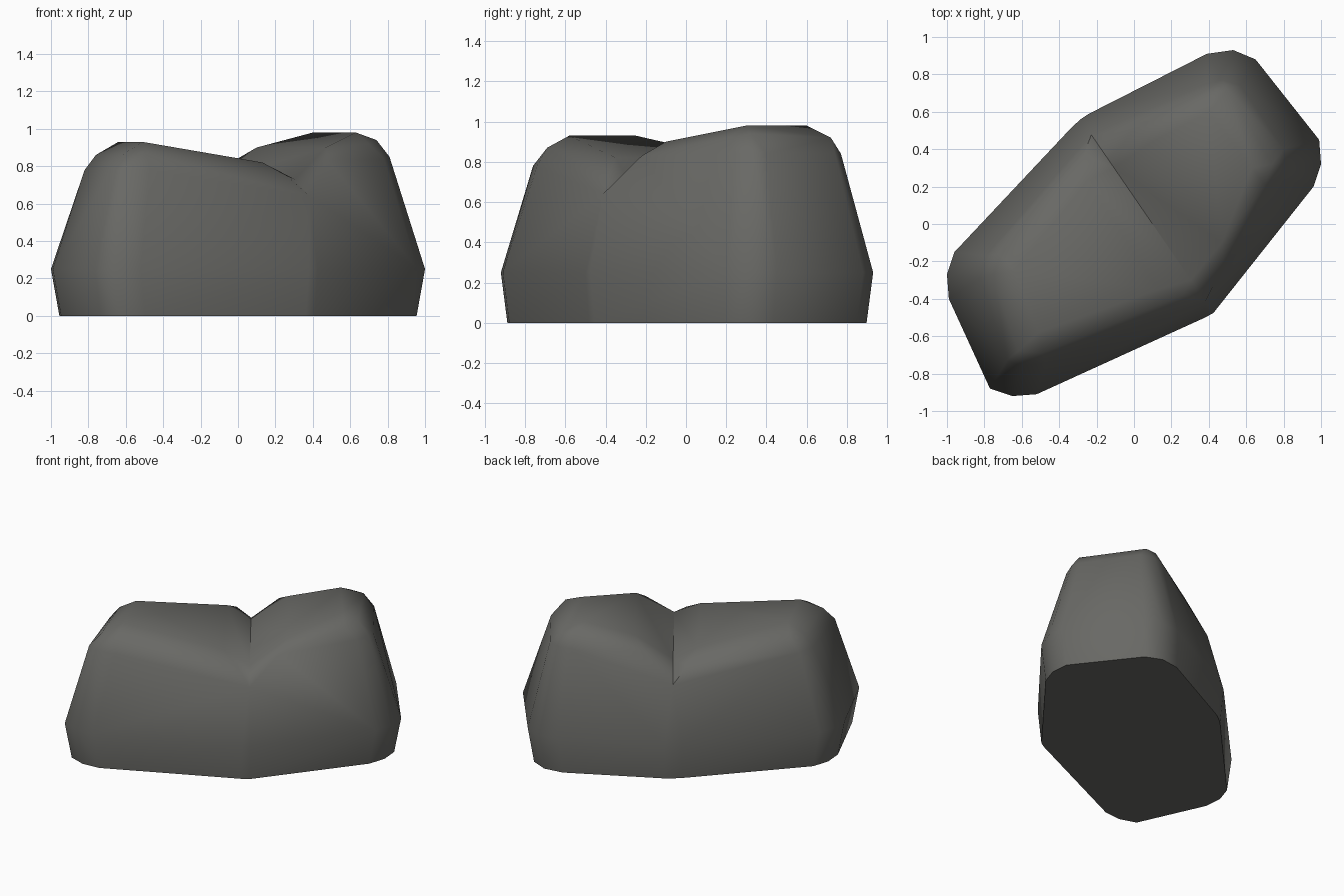
import bpy, bmesh
from mathutils import Vector

if "Cube" in bpy.data.objects:
    bpy.data.objects.remove(bpy.data.objects["Cube"])

# stone colour
stone = bpy.data.materials.new("dark grey stone")
stone.diffuse_color = (0.14, 0.14, 0.13, 1)
stone.use_nodes = True
stone.node_tree.nodes["Principled BSDF"].inputs["Base Color"].default_value = stone.diffuse_color

# vertical seam plane under the valley, from front corner to back corner
FRONT, BACK = Vector((0.425, -0.475)), Vector((-0.285, 0.56))
SEAM = [(0.02, 0), (0, 0.25), (0.06, 0.64), (0.17, 0.73),
        (0.75, 0.73), (0.92, 0.64), (1, 0.25), (0.98, 0)]
seam = [(*FRONT.lerp(BACK, t), z) for t, z in SEAM]

# per lobe: widest outline (z = 0.25) and the rounded shoulder and top points
left_outline = [(0.38, -0.50), (-0.52, -0.91), (-0.65, -0.92), (-0.77, -0.88),
                (-0.99, -0.40), (-1.0, -0.27), (-0.96, -0.15), (-0.33, 0.52)]
left_top = [(-0.82, -0.29, 0.78), (-0.79, -0.17, 0.78), (-0.68, -0.73, 0.78),
            (-0.60, -0.76, 0.78), (-0.47, -0.74, 0.78),
            (-0.76, -0.27, 0.86), (-0.72, -0.16, 0.86), (-0.62, -0.68, 0.86),
            (-0.49, -0.69, 0.87),
            (-0.64, -0.25, 0.93), (-0.51, -0.58, 0.93),
            (0.13, -0.35, 0.82), (0.26, -0.38, 0.75), (-0.25, 0.23, 0.82),
            (-0.27, 0.37, 0.75)]
right_outline = [(0.46, -0.43), (0.96, 0.20), (1.0, 0.32), (0.99, 0.45),
                 (0.65, 0.88), (0.53, 0.93), (0.39, 0.91), (-0.24, 0.59)]
right_top = [(0.78, 0.24, 0.84), (0.81, 0.33, 0.85), (0.80, 0.40, 0.84),
             (0.57, 0.74, 0.84), (0.47, 0.77, 0.84), (0.39, 0.75, 0.84),
             (0.70, 0.21, 0.92), (0.74, 0.32, 0.94), (0.50, 0.72, 0.92),
             (0.40, 0.70, 0.93),
             (0.40, 0.60, 0.98), (0.63, 0.30, 0.98),
             (0.47, -0.10, 0.90), (0.48, -0.22, 0.83),
             (0.10, 0.44, 0.90), (-0.02, 0.50, 0.83)]


def add_lobe(bm, outline, top):
    """Convex lobe that stays open where it meets the seam plane."""
    pts = [(x, y, 0.25) for x, y in outline] + top
    pts += [(x * 0.955, y * 0.965, 0) for x, y in outline]
    seam_verts = [bm.verts.new(p) for p in seam]
    verts = seam_verts + [bm.verts.new(p) for p in pts]
    res = bmesh.ops.convex_hull(bm, input=verts)
    inner = [v for v in res["geom_interior"] if isinstance(v, bmesh.types.BMVert)]
    shared = [f for f in bm.faces if all(v in seam_verts for v in f.verts)]
    bmesh.ops.delete(bm, geom=shared, context='FACES_ONLY')
    bmesh.ops.delete(bm, geom=[v for v in inner if v.is_valid], context='VERTS')


# two lobes welded along the valley
bm = bmesh.new()
add_lobe(bm, left_outline, left_top)
add_lobe(bm, right_outline, right_top)
bmesh.ops.remove_doubles(bm, verts=bm.verts[:], dist=0.001)
loose = [e for e in bm.edges if not e.link_faces]
bmesh.ops.delete(bm, geom=loose, context='EDGES')
bmesh.ops.recalc_face_normals(bm, faces=bm.faces[:])
mesh = bpy.data.meshes.new("boulder")
bm.to_mesh(mesh)
bm.free()
mesh.materials.append(stone)
boulder = bpy.data.objects.new("boulder", mesh)
bpy.context.collection.objects.link(boulder)
bpy.context.view_layer.objects.active = boulder
boulder.select_set(True)
bpy.ops.object.shade_smooth_by_angle(angle=1.05)
